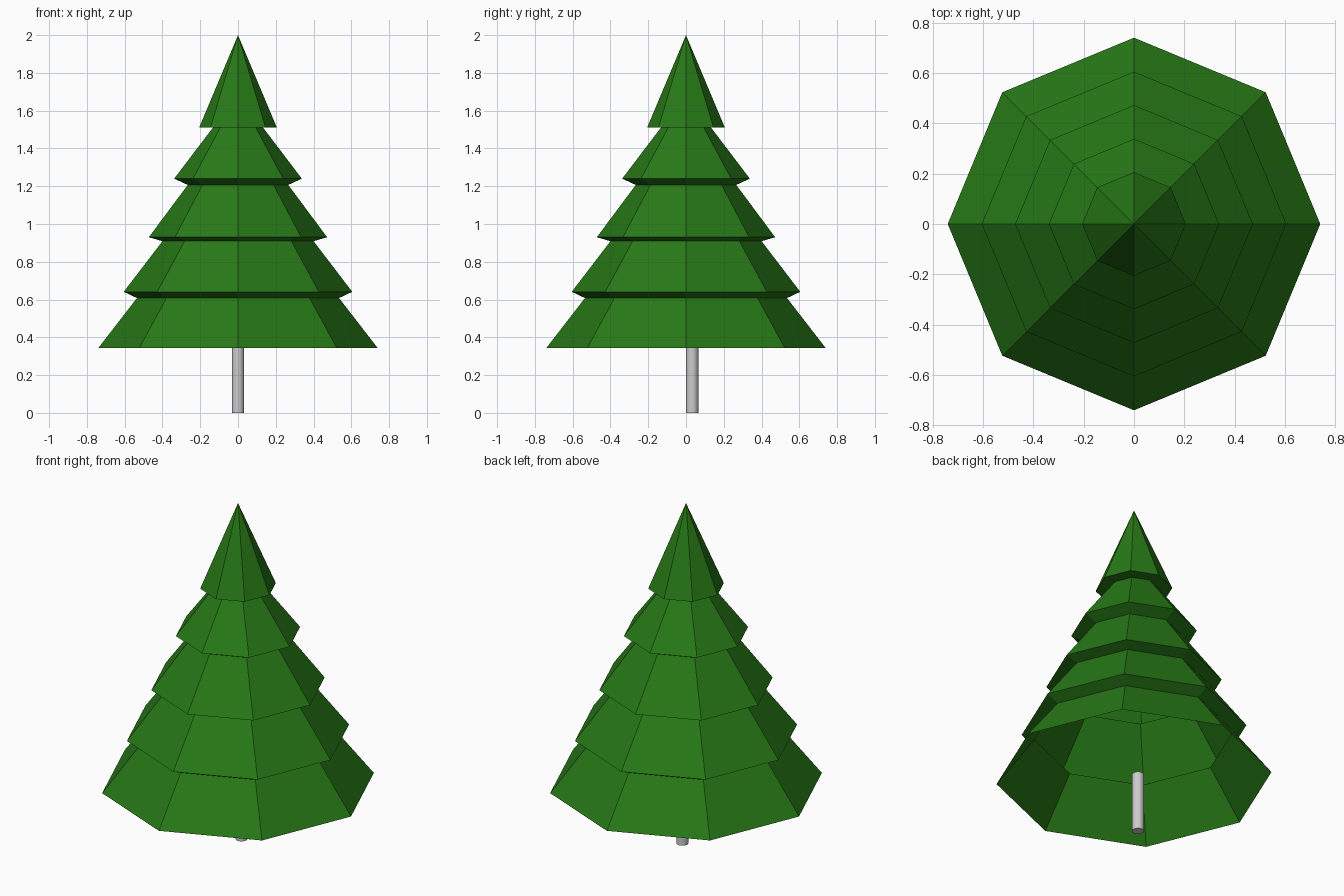
import bpy, bmesh
from math import cos, sin, tau

if "Cube" in bpy.data.objects:
    bpy.data.objects.remove(bpy.data.objects["Cube"])


def material(name, color):
    m = bpy.data.materials.new(name)
    m.diffuse_color = color
    m.use_nodes = True
    m.node_tree.nodes["Principled BSDF"].inputs["Base Color"].default_value = m.diffuse_color
    return m


def lathe(name, profile, tip, sides):
    """Flat-sided open shell: rings of (radius, z) closed by a tip point."""
    bm = bmesh.new()
    rings = [[bm.verts.new((r * cos(tau * i / sides), r * sin(tau * i / sides), z))
              for i in range(sides)] for r, z in profile]
    for low, high in zip(rings, rings[1:]):
        for i in range(sides):
            j = (i + 1) % sides
            bm.faces.new((low[i], low[j], high[j], high[i]))
    apex = bm.verts.new((0, 0, tip))
    for i in range(sides):
        bm.faces.new((rings[-1][i], rings[-1][(i + 1) % sides], apex))
    mesh = bpy.data.meshes.new(name)
    bm.to_mesh(mesh)
    bm.free()
    obj = bpy.data.objects.new(name, mesh)
    bpy.context.collection.objects.link(obj)
    return obj


# foliage: stacked eight-sided skirts, hollow and open underneath
tiers = [(0.74, 0.343), (0.535, 0.608),
         (0.605, 0.641), (0.40, 0.909),
         (0.472, 0.93), (0.266, 1.207),
         (0.338, 1.24), (0.133, 1.51),
         (0.206, 1.51)]
foliage = lathe("foliage", tiers, 2.0, 8)
foliage.data.materials.append(material("needle_green", (0.02, 0.19, 0.008, 1)))

# trunk: slim round pole, slightly behind the centre
height = 0.35
bpy.ops.mesh.primitive_cylinder_add(vertices=32, radius=0.032, depth=height,
                                    location=(0, 0.033, height / 2))
trunk = bpy.context.object
trunk.name = "trunk"
bpy.ops.object.shade_smooth_by_angle()
